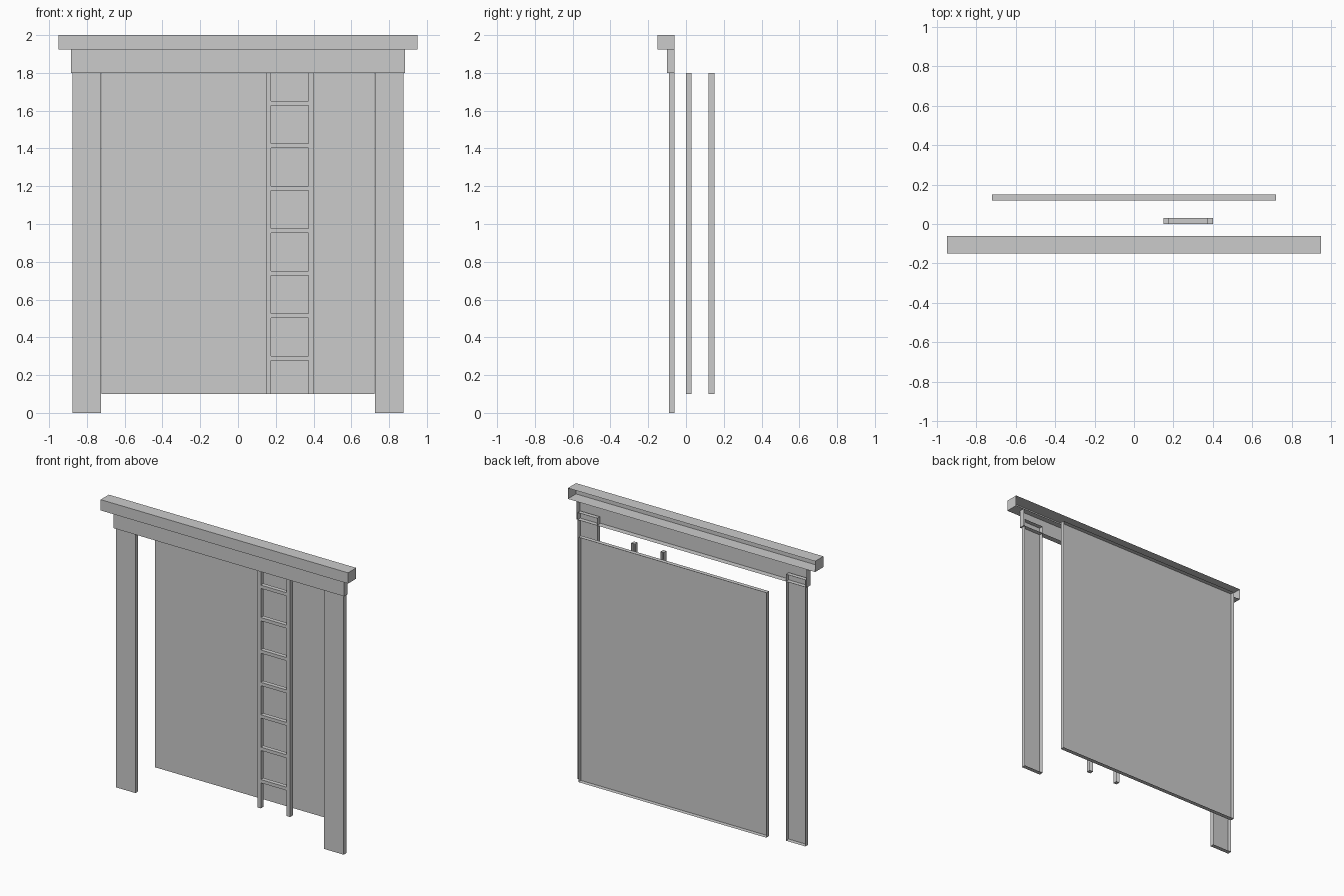
import bpy
import bmesh

if "Cube" in bpy.data.objects:
    bpy.data.objects.remove(bpy.data.objects["Cube"])

grey = bpy.data.materials.new("plain_grey")
grey.diffuse_color = (0.6, 0.6, 0.6, 1.0)
grey.use_nodes = True
grey.node_tree.nodes["Principled BSDF"].inputs["Base Color"].default_value = grey.diffuse_color


def open_box(bm, x0, x1, y0, y1, z0, z1, skip=()):
    """Box without its back (+y) face; skip may also drop 'left' or 'right'."""
    v = [bm.verts.new((x, y, z)) for x in (x0, x1) for y in (y0, y1) for z in (z0, z1)]
    faces = {
        "front": (0, 4, 5, 1),
        "left": (0, 1, 3, 2),
        "right": (4, 6, 7, 5),
        "bottom": (0, 2, 6, 4),
        "top": (1, 5, 7, 3),
    }
    for side, idx in faces.items():
        if side not in skip:
            bm.faces.new([v[i] for i in idx])


def make(name, *boxes):
    bm = bmesh.new()
    for b in boxes:
        open_box(bm, *b)
    mesh = bpy.data.meshes.new(name)
    bm.to_mesh(mesh)
    bm.free()
    mesh.materials.append(grey)
    obj = bpy.data.objects.new(name, mesh)
    bpy.context.collection.objects.link(obj)
    return obj


# Top moulding and the frieze under it
make("cornice", (-0.95, 0.95, -0.15, -0.06, 1.925, 2.0))
make("frieze", (-0.885, 0.885, -0.10, -0.06, 1.8, 1.925))

# Side pilasters, reaching up inside the frieze
make("left_pilaster", (-0.875, -0.725, -0.09, -0.06, 0.0, 1.85))
make("right_pilaster", (0.725, 0.875, -0.09, -0.06, 0.0, 1.85))

# Recessed back panel
make("back_panel", (-0.722, 0.722, 0.12, 0.15, 0.1, 1.8))

# Ladder: two stiles and seven evenly spaced rungs
make("ladder_stiles",
     (0.15, 0.175, 0.0, 0.03, 0.1, 1.8),
     (0.372, 0.40, 0.0, 0.03, 0.1, 1.8))
make("ladder_rungs", *[
    (0.175, 0.372, 0.0, 0.03, 0.277 + i * 0.225, 0.300 + i * 0.225, ("left", "right"))
    for i in range(7)])
